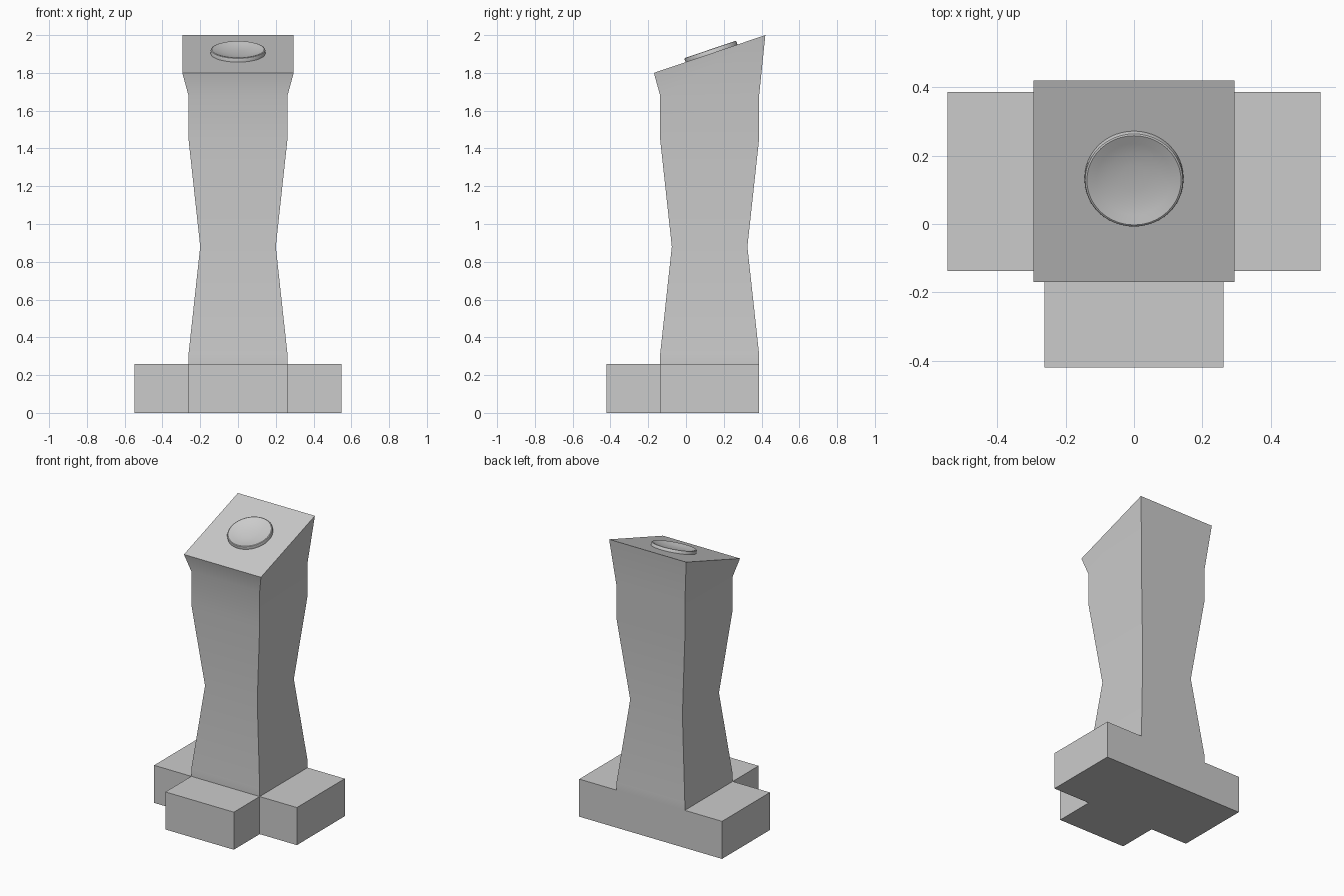
import bpy, bmesh, math

if "Cube" in bpy.data.objects:
    bpy.data.objects.remove(bpy.data.objects["Cube"])


def finish(bm, name):
    """Turn a bmesh into an object, smooth except at sharp edges."""
    bmesh.ops.recalc_face_normals(bm, faces=bm.faces)
    mesh = bpy.data.meshes.new(name)
    bm.to_mesh(mesh)
    bm.free()
    ob = bpy.data.objects.new(name, mesh)
    bpy.context.collection.objects.link(ob)
    bpy.ops.object.select_all(action='DESELECT')
    ob.select_set(True)
    bpy.context.view_layer.objects.active = ob
    bpy.ops.object.shade_smooth_by_angle(angle=math.radians(30))
    return ob


# Pedestal: square rings (half width, front z, back z) lofted upwards
CY = 0.125
rings = [(0.262, 0, 0), (0.262, 0.26, 0.26), (0.262, 0.31, 0.31),
         (0.2, 0.88, 0.88), (0.262, 1.45, 1.45), (0.262, 1.68, 1.68),
         (0.295, 1.8, 2.0)]
bm = bmesh.new()
loops = [[bm.verts.new((-h, CY - h, zf)), bm.verts.new((h, CY - h, zf)),
          bm.verts.new((h, CY + h, zb)), bm.verts.new((-h, CY + h, zb))]
         .copy() for h, zf, zb in rings]
bottom = bm.faces.new(loops[0][::-1])
bm.faces.new(loops[-1])
feet = {}
for k, (a, b) in enumerate(zip(loops, loops[1:])):
    for i in range(4):
        j = (i + 1) % 4
        f = bm.faces.new((a[i], a[j], b[j], b[i]))
        if k == 0:
            feet[i] = f

# Feet: extrude the lowest front, right and left faces outwards
for side, offset in ((0, (0, -0.283, 0)), (1, (0.285, 0, 0)), (3, (-0.285, 0, 0))):
    new = bmesh.ops.extrude_discrete_faces(bm, faces=[feet[side]])['faces'][0]
    bmesh.ops.translate(bm, verts=new.verts, vec=offset)
finish(bm, "pedestal")

# Button: dished disc profile (radius, height) spun round its axis
profile = [(0, 0.002), (0.04, 0.003), (0.08, 0.007), (0.11, 0.014),
           (0.13, 0.020), (0.138, 0.022), (0.143, 0.020), (0.145, 0.016),
           (0.145, -0.005), (0, -0.005)]
bm = bmesh.new()
vs = [bm.verts.new((r, 0, z)) for r, z in profile]
es = [bm.edges.new(p) for p in zip(vs, vs[1:])]
bmesh.ops.spin(bm, geom=vs + es, cent=(0, 0, 0), axis=(0, 0, 1),
               angle=math.tau, steps=48)
bmesh.ops.remove_doubles(bm, verts=bm.verts, dist=0.0001)
button = finish(bm, "button")
slope = 0.2 / 0.59
button.location = (0, 0.135, 1.8 + (0.135 + 0.17) * slope)
button.rotation_euler.x = math.atan(slope)
